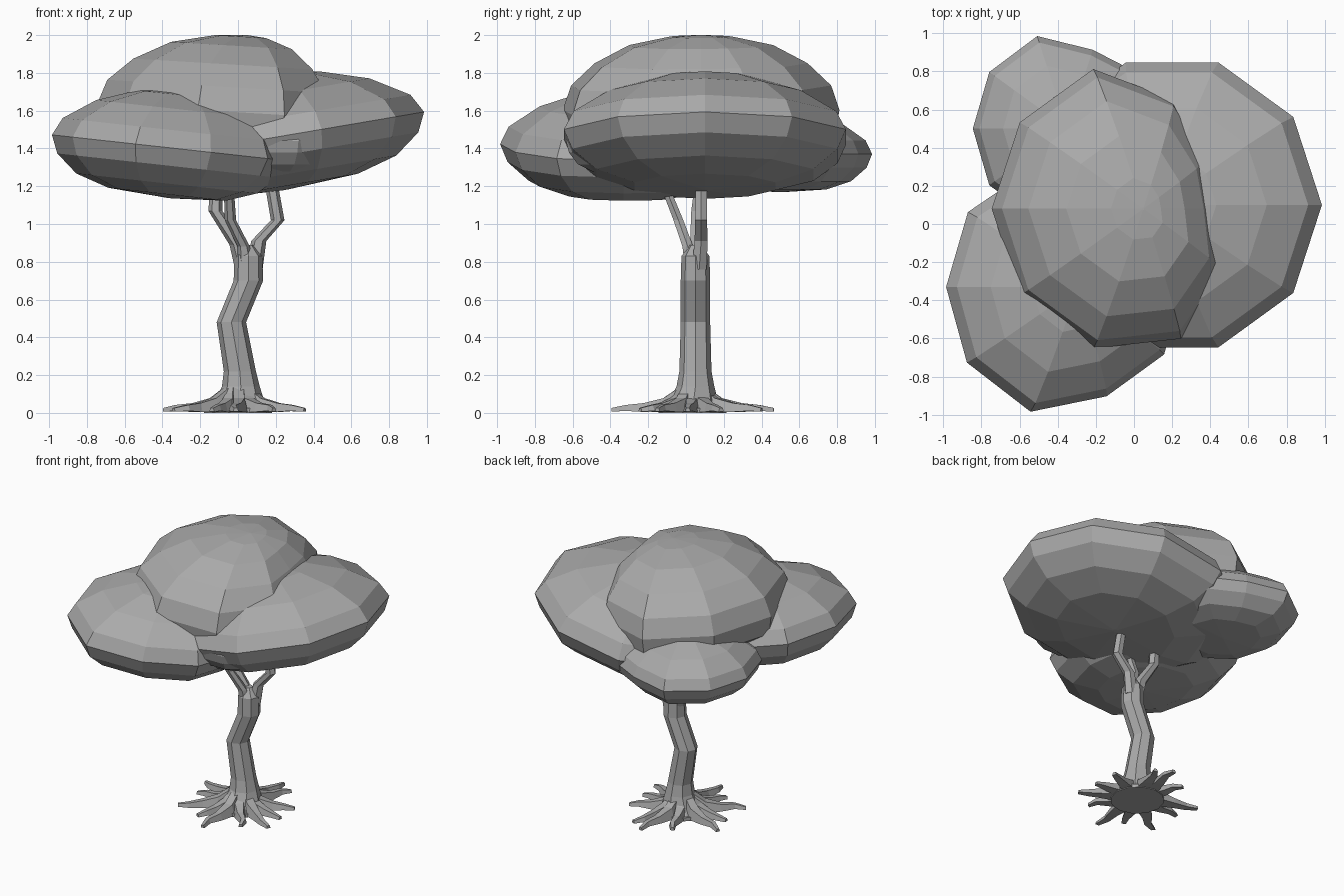
import bpy, bmesh, random
from math import sin, cos, pi
from mathutils import Vector

random.seed(4)
cube = bpy.data.objects.get("Cube")
if cube:
    bpy.data.objects.remove(cube, do_unlink=True)

grey = bpy.data.materials.new("plain_grey")
grey.use_nodes = True
GREY = (0.4, 0.4, 0.4, 1)
grey.diffuse_color = GREY
grey.node_tree.nodes["Principled BSDF"].inputs["Base Color"].default_value = GREY


def skin(name, rings):
    """Join a stack of equal-sized point rings into a closed flat-shaded mesh."""
    bm = bmesh.new()
    loops = [[bm.verts.new(p) for p in ring] for ring in rings]
    n = len(loops[0])
    for a, b in zip(loops, loops[1:]):
        for i in range(n):
            j = (i + 1) % n
            bm.faces.new((a[i], a[j], b[j], b[i]))
    bm.faces.new(loops[0][::-1])
    bm.faces.new(loops[-1])
    bmesh.ops.remove_doubles(bm, verts=bm.verts, dist=0.0005)
    bmesh.ops.recalc_face_normals(bm, faces=bm.faces)
    mesh = bpy.data.meshes.new(name)
    bm.to_mesh(mesh)
    bm.free()
    mesh.materials.append(grey)
    obj = bpy.data.objects.new(name, mesh)
    bpy.context.collection.objects.link(obj)
    return obj


ROUND = [1] * 10


def crown(name, centre, radius, profile, height=1, tilt=0, spokes=ROUND):
    """Ten-sided leaf mass: tilt raises the +x side, spokes scale each corner."""
    rings = []
    for r, z in profile:
        ring = []
        for i, spoke in enumerate(spokes):
            a = 2 * pi * i / len(spokes)
            x, y = radius * r * spoke * cos(a), radius * r * spoke * sin(a)
            ring.append(Vector(centre) + Vector((x - tilt * z, y, z * height + tilt * x)))
        rings.append(ring)
    return skin(name, rings)


def limb(name, path, sides=6):
    """Tapered limb through (x, y, z, radius) points."""
    return skin(name, [[(x + r * cos(2 * pi * i / sides), y + r * sin(2 * pi * i / sides), z)
                        for i in range(sides)] for x, y, z, r in path])


# Leaf masses
LENS = [(0.02, -0.28), (0.5, -0.26), (0.77, -0.2), (0.94, -0.1), (1, 0),
        (0.93, 0.1), (0.68, 0.22), (0.36, 0.3), (0.02, 0.33)]
DOME = [(0.3, -0.22), (0.8, -0.15), (0.97, -0.06), (1, 0.07), (0.94, 0.2),
        (0.77, 0.32), (0.52, 0.42), (0.22, 0.47), (0.01, 0.48)]
crown("left_leaves", (0.2, 0.1, 1.46), 0.785, LENS, tilt=0.17)
crown("front_right_leaves", (-0.33, -0.33, 1.4), 0.655, LENS, height=0.94, tilt=-0.11,
      spokes=[0.9, 1, 1, 1, 1.02, 1, 1.03, 1.05, 0.92, 0.92])
crown("back_right_leaves", (-0.35, 0.5, 1.37), 0.505, LENS, height=0.72,
      spokes=[1, 0.95, 0.86, 1.01, 1, 0.98, 1, 1, 1, 1])
crown("top_leaves", (0.02, 0.08, 1.52), 0.77, DOME, tilt=-0.06,
      spokes=[0.55, 0.6, 0.78, 1, 1, 1, 1, 1, 0.93, 0.74])
crown("front_leaf_bridge", (0.23, -0.36, 1.44), 0.29, LENS, height=0.62)

# Crooked trunk with a flared foot
limb("trunk", [(0, 0.04, 0.01, 0.17), (0.01, 0.04, 0.06, 0.13), (0.015, 0.05, 0.14, 0.1),
               (0.01, 0.05, 0.22, 0.085), (-0.035, 0.05, 0.48, 0.078),
               (0.055, 0.05, 0.7, 0.078), (0.055, 0.05, 0.83, 0.074),
               (0.05, 0.05, 0.89, 0.03)], sides=8)

# Forked branches
limb("left_branch", [(0.085, 0.07, 0.76, 0.045), (0.11, 0.08, 0.91, 0.04),
                     (0.21, 0.08, 1.02, 0.036), (0.17, 0.08, 1.25, 0.034)])
limb("right_branch", [(0.03, 0.06, 0.78, 0.05), (0, 0.06, 0.89, 0.045),
                      (-0.12, 0.06, 1.07, 0.037), (-0.11, 0.08, 1.25, 0.033)])
limb("front_branch", [(0.04, 0.03, 0.8, 0.045), (0.03, 0.01, 0.88, 0.033),
                      (-0.04, -0.04, 1.02, 0.03), (-0.05, -0.12, 1.22, 0.026)])

# Spreading roots: flat underneath, narrow ridge on top, slightly bent
ROOTS = 12
for k in range(ROOTS):
    angle = 2 * pi * (k + random.uniform(-0.2, 0.2)) / ROOTS
    reach = 0.39 + 0.06 * abs(sin(angle)) * (k % 2) + random.uniform(-0.06, 0.02)
    bend = random.uniform(-0.4, 0.4)
    rings = []
    for t, top, half in [(0.15, 0.14, 0.045), (0.36, 0.078, 0.048), (0.6, 0.052, 0.033),
                         (0.82, 0.042, 0.024), (1, 0.026, 0.015)]:
        a = angle + bend * max(0, t - 0.4) * (1 if t < 0.9 else 0.4)
        mid = Vector((reach * t * cos(a), 0.035 + reach * t * sin(a), 0))
        side = Vector((-sin(a), cos(a), 0)) * half
        up, low = Vector((0, 0, top)), Vector((0, 0, top * 0.25 if t > 0.7 else 0.005))
        rings.append([mid - side + low, mid + side + low,
                      mid + side * 0.6 + up, mid - side * 0.6 + up])
    skin(f"root_{k + 1}", rings)

# Flat underside tying the roots together
limb("root_base", [(0, 0.035, 0, 0.18), (0, 0.035, 0.025, 0.18)], sides=ROOTS)
